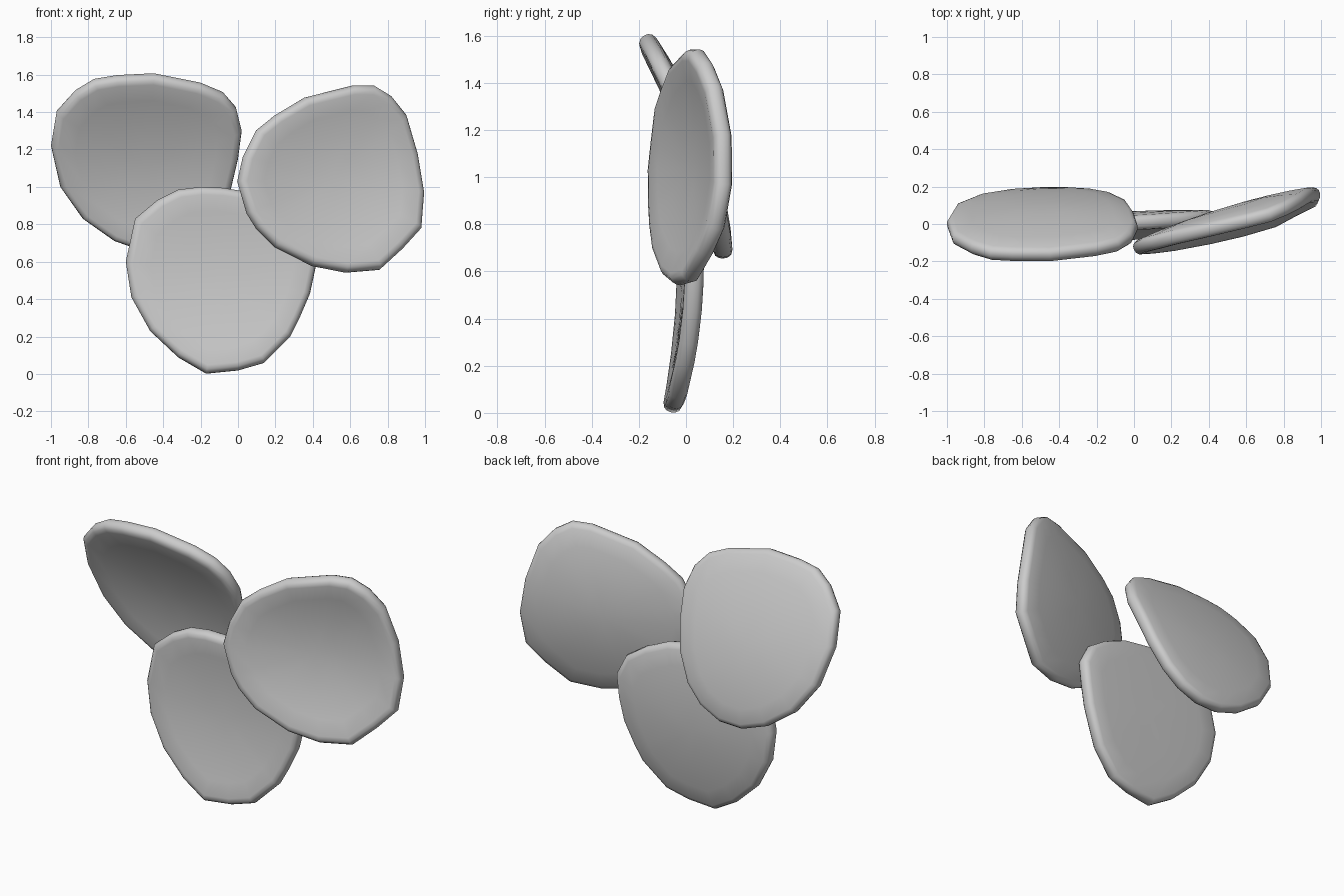
import bpy, bmesh
from mathutils import Vector

if "Cube" in bpy.data.objects:
    bpy.data.objects.remove(bpy.data.objects["Cube"])

HALF = 0.041  # half thickness of every petal
# (fraction of outline, height across thickness) from front centre round the rim to the back
SECTION = [(.25, -1), (.5, -1), (.75, -1), (.93, -.98), (.972, -.82), (.994, -.45), (1, 0),
           (.994, .45), (.972, .82), (.93, .98), (.75, 1), (.5, 1), (.25, 1)]


def petal(name, outline, centre, c, ax, az, kx, kz):
    """Dished slab: front outline in x/z, depth y = c + ax*u + az*w + kx*u^2 + kz*w^2."""
    def point(x, z, h):
        u, w = x - centre[0], z - centre[1]
        y = c + ax * u + az * w + kx * u * u + kz * w * w
        n = Vector((-ax - 2 * kx * u, 1, -az - 2 * kz * w)).normalized()
        return Vector((x, y, z)) + n * h * HALF

    bm = bmesh.new()
    rings = []
    for t, h in SECTION:
        rings.append([bm.verts.new(point(centre[0] + (x - centre[0]) * t,
                                         centre[1] + (z - centre[1]) * t, h))
                      for x, z in outline])
    n = len(outline)
    for a, b in zip(rings, rings[1:]):
        for i in range(n):
            j = (i + 1) % n
            bm.faces.new((a[i], a[j], b[j], b[i]))
    # close front and back centres
    for ring, h in ((rings[0], -1), (rings[-1], 1)):
        v = bm.verts.new(point(*centre, h))
        for i in range(n):
            bm.faces.new((v, ring[i], ring[(i + 1) % n]))
    bmesh.ops.recalc_face_normals(bm, faces=bm.faces)
    for f in bm.faces:
        f.smooth = True
    me = bpy.data.meshes.new(name)
    bm.to_mesh(me)
    bm.free()
    ob = bpy.data.objects.new(name, me)
    bpy.context.collection.objects.link(ob)
    return ob


# left petal, leaning forward at the top
petal("left_petal", [
    (-1, 1.22), (-.97, 1.4), (-.87, 1.51), (-.77, 1.57), (-.65, 1.59), (-.45, 1.60),
    (-.2, 1.55), (-.08, 1.5), (-.01, 1.42), (.02, 1.3), (0, 1.15), (-.04, .98),
    (-.12, .82), (-.22, .72), (-.35, .66), (-.5, .655), (-.66, .71), (-.83, .83), (-.95, 1)],
    (-.49, 1.13), .062, .015, -.36, -.09, -.33)

# right petal, swept back at its outer side
petal("right_petal", [
    (0, 1.03), (.03, 1.16), (.1, 1.3), (.2, 1.38), (.36, 1.475), (.62, 1.54), (.73, 1.54),
    (.82, 1.485), (.9, 1.385), (.96, 1.18), (.995, .97), (.98, .78), (.88, .67), (.76, .56),
    (.58, .545), (.4, .58), (.2, .68), (.1, .78), (.05, .86)],
    (.5, 1.04), .05, .305, .045, -.14, -.38)

# lower petal, nearly upright
petal("lower_petal", [
    (-.6, .6), (-.55, .83), (-.43, .93), (-.32, .985), (-.2, 1), (-.08, .995), (.1, .965),
    (.25, .9), (.37, .82), (.43, .7), (.415, .57), (.385, .43), (.325, .29), (.28, .2),
    (.14, .06), (0, .02), (-.17, .003), (-.32, .09), (-.47, .23), (-.57, .41)],
    (-.08, .5), .022, .035, .06, -.03, -.22)
